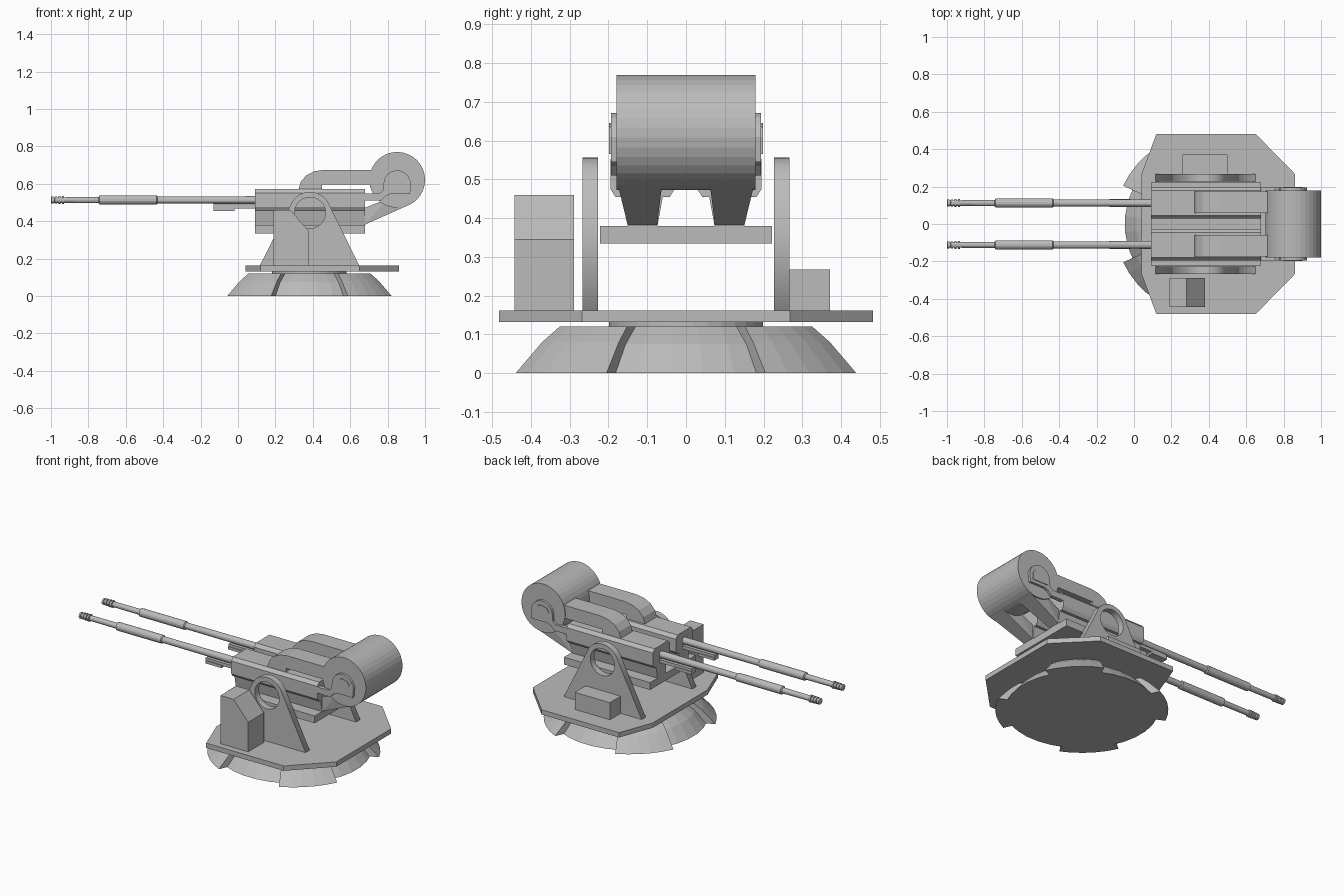
import bpy, bmesh, math
from mathutils import Vector

if "Cube" in bpy.data.objects:
    bpy.data.objects.remove(bpy.data.objects["Cube"])

grey = bpy.data.materials.new("plain grey")
grey.diffuse_color = (0.5, 0.5, 0.5, 1)
grey.use_nodes = True
grey.node_tree.nodes["Principled BSDF"].inputs["Base Color"].default_value = grey.diffuse_color
CX = 0.382  # turntable axis in x


def finish(name, bm):
    bmesh.ops.recalc_face_normals(bm, faces=bm.faces)
    me = bpy.data.meshes.new(name)
    bm.to_mesh(me)
    bm.free()
    me.materials.append(grey)
    ob = bpy.data.objects.new(name, me)
    bpy.context.collection.objects.link(ob)
    return ob


def prism(name, pts, a, b, axis='y'):
    """Extrude a profile: (x,z) along y, (y,z) along x, (x,y) along z."""
    put = {'y': lambda p, t: (p[0], t, p[1]),
           'x': lambda p, t: (t, p[0], p[1]),
           'z': lambda p, t: (p[0], p[1], t)}[axis]
    bm = bmesh.new()
    A = [bm.verts.new(put(p, a)) for p in pts]
    B = [bm.verts.new(put(p, b)) for p in pts]
    bm.faces.new(A)
    bm.faces.new(B)
    n = len(pts)
    for i in range(n):
        j = (i + 1) % n
        bm.faces.new((A[i], A[j], B[j], B[i]))
    return finish(name, bm)


def box(name, x0, x1, y0, y1, z0, z1):
    return prism(name, [(x0, z0), (x1, z0), (x1, z1), (x0, z1)], y0, y1)


def hull(name, pts):
    bm = bmesh.new()
    for p in pts:
        bm.verts.new(p)
    bmesh.ops.convex_hull(bm, input=bm.verts[:])
    bmesh.ops.dissolve_limit(bm, angle_limit=0.01, verts=bm.verts[:], edges=bm.edges[:])
    return finish(name, bm)


def lathe(name, prof, centre, axis='z', n=32):
    """Turn (radius, height) pairs round an axis."""
    bm = bmesh.new()
    rings = []
    for r, h in prof:
        ring = []
        for i in range(n):
            t = math.tau * (i + 0.5) / n
            c, s = r * math.cos(t), r * math.sin(t)
            v = {'z': (c, s, h), 'x': (h, c, s), 'y': (c, h, s)}[axis]
            ring.append(bm.verts.new(Vector(v) + Vector(centre)))
        rings.append(ring)
    for P, Q in zip(rings, rings[1:]):
        for i in range(n):
            j = (i + 1) % n
            bm.faces.new((P[i], P[j], Q[j], Q[i]))
    bm.faces.new(rings[0])
    bm.faces.new(rings[-1])
    return finish(name, bm)


def arc(cx, cz, r, a0, a1, n):
    return [(cx + r * math.cos(math.radians(a0 + (a1 - a0) * i / n)),
             cz + r * math.sin(math.radians(a0 + (a1 - a0) * i / n))) for i in range(n + 1)]


# Round base with four raised diagonal lobes
lathe("base", [(0.432, 0), (0.37, 0.075), (0.31, 0.12)], (CX, 0, 0))
for k in range(4):
    pts = [(CX, 0, 0), (CX, 0, 0.12)]
    for r, z in [(0.485, 0), (0.41, 0.08), (0.36, 0.12)]:
        for i in range(6):
            t = math.radians(90 * k + 25 + 8 * i)
            pts.append((CX + r * math.cos(t), r * math.sin(t), z))
    hull(f"base_lobe_{k}", pts)
lathe("turntable_ring", [(0.2, 0.115), (0.2, 0.135)], (CX, 0, 0))

# Octagonal deck
prism("deck", [(0.12, 0.482), (0.65, 0.482), (0.86, 0.268), (0.86, -0.268),
               (0.65, -0.482), (0.12, -0.482), (0.04, -0.268), (0.04, 0.268)], 0.132, 0.162, 'z')


# Side brackets with a round trunnion hole
def bracket(name, y):
    cu = bpy.data.curves.new(name, 'CURVE')
    cu.dimensions = '2D'
    cu.fill_mode = 'BOTH'
    cu.extrude = 0.02
    outer = [(0.115, 0.16), (0.65, 0.16)] + arc(0.385, 0.445, 0.112, 18, 162, 14)
    for pts in (outer, arc(0.385, 0.445, 0.083, 0, 345, 23)):
        sp = cu.splines.new('POLY')
        sp.points.add(len(pts) - 1)
        for p, (x, z) in zip(sp.points, pts):
            p.co = (x, z, 0, 1)
        sp.use_cyclic_u = True
    tmp = bpy.data.objects.new("bracket_curve", cu)
    bpy.context.collection.objects.link(tmp)
    dg = bpy.context.evaluated_depsgraph_get()
    me = bpy.data.meshes.new_from_object(tmp.evaluated_get(dg))
    bpy.data.objects.remove(tmp)
    bm = bmesh.new()
    bm.from_mesh(me)
    bmesh.ops.remove_doubles(bm, verts=bm.verts[:], dist=1e-5)
    for v in bm.verts:
        x, z, d = v.co
        v.co = (x, y + d, z)
    ob = finish(name, bm)
    ob.data.materials.clear()
    ob.data.materials.append(grey)
    for p in ob.data.polygons:
        p.material_index = 0


bracket("left_bracket", -0.247)
bracket("right_bracket", 0.247)

# Control cabinet with sloped top, and small box on the other side
prism("cabinet", [(0.19, 0.16), (0.38, 0.16), (0.38, 0.345), (0.28, 0.46), (0.19, 0.46)], -0.443, -0.289)
box("small_box", 0.26, 0.5, 0.265, 0.372, 0.16, 0.268)

# Cradle plate under both guns
box("cradle", 0.09, 0.68, -0.222, 0.222, 0.335, 0.38)

for s, side in ((-1, "left"), (1, "right")):
    gy = 0.112 * s
    # Receiver with chamfered body and narrow foot
    half = [(0.038, 0.378), (0.052, 0.455), (0.07, 0.455), (0.083, 0.475), (0.083, 0.552), (0.066, 0.572)]
    prof = [(gy + a, z) for a, z in half] + [(gy - a, z) for a, z in reversed(half)]
    prism(side + "_receiver", prof, 0.09, 0.68, 'x')
    # Barrel, sleeve and ribbed muzzle
    muzzle = [(0.015, -1.0)]
    for i in range(4):
        x = -0.998 + 0.019 * i
        r = 0.019 + 0.001 * i
        muzzle += [(r, x), (r, x + 0.011), (0.015, x + 0.012), (0.015, x + 0.018)]
    lathe(side + "_barrel", muzzle + [(0.016, -0.92), (0.017, -0.745), (0.025, -0.74), (0.025, -0.435),
                                      (0.019, -0.43), (0.021, 0.1)], (0, gy, 0.513), 'x', 16)
    # Rail below barrel
    box(side + "_rail", -0.13, 0.1, gy - 0.018, gy + 0.018, 0.468, 0.488)
    box(side + "_rail_block", -0.13, -0.02, gy - 0.022, gy + 0.022, 0.455, 0.472)
    # Curved feed chute from receiver up to the drum
    chute = [(0.45, 0.565), (0.45, 0.595), (0.76, 0.595), (0.76, 0.675), (0.46, 0.675),
             (0.41, 0.667), (0.365, 0.645), (0.335, 0.61), (0.322, 0.565)]
    prism(side + "_feed_chute", chute, s * 0.06, s * 0.175)
    # Tapered support under the drum
    hull(side + "_drum_support",
         [(0.675, s * y, z) for y in (0.075, 0.15) for z in (0.38, 0.47)] +
         [(x, s * y, z) for y in (0.062, 0.175) for x, z in ((0.905, 0.483), (0.8, 0.52))])
    # Drum side plate with arm and small D-shaped boss
    plate = [(0.66, 0.51), (0.765, 0.51), (0.79, 0.535), (0.815, 0.545), (0.92, 0.545), (0.925, 0.61)]
    plate += arc(0.85, 0.6, 0.072, 20, 165, 8) + [(0.775, 0.565), (0.755, 0.548), (0.66, 0.548)]
    prism(side + "_drum_plate", plate, s * 0.17, s * 0.194)
    prism(side + "_drum_boss", [(0.8, 0.565), (0.9, 0.565), (0.9, 0.61), (0.885, 0.635),
                                (0.85, 0.645), (0.815, 0.635), (0.8, 0.61)], s * 0.18, s * 0.198)

# Ammunition drum
lathe("drum", [(0.149, -0.179), (0.149, 0.179)], (0.851, 0, 0.621), 'y', 36)
